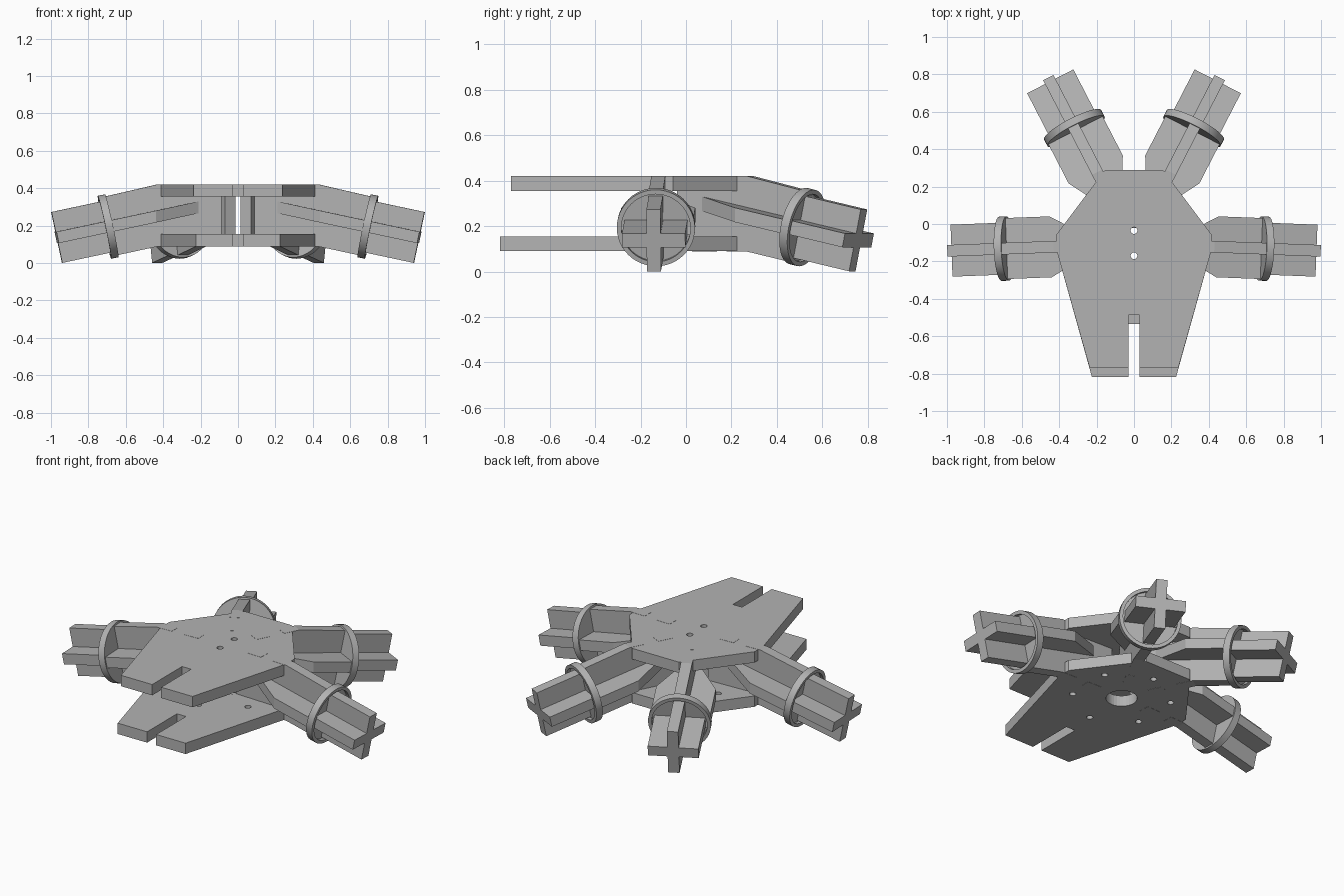
import bpy, bmesh, math
from mathutils import Matrix, Vector

if "Cube" in bpy.data.objects:
    bpy.data.objects.remove(bpy.data.objects["Cube"], do_unlink=True)

grey = bpy.data.materials.new("plain grey")
grey.use_nodes = True
grey.diffuse_color = (0.45, 0.45, 0.45, 1)
grey.node_tree.nodes["Principled BSDF"].inputs["Base Color"].default_value = (0.45, 0.45, 0.45, 1)

HUB = Vector((0, -0.105, 0))      # point where all arms converge
TILT = math.radians(12)           # downward slope of the arms
THICK = 0.062                     # web thickness
TIP_R, TIP_Z = 0.97, 0.137        # centre of the arm's end face
COLLAR_R = 0.695
LOW, LOW_TOP, HIGH_BOTTOM, HIGH = 0.09, 0.155, 0.355, 0.42


def axis_z(r):
    return TIP_Z + math.tan(TILT) * (TIP_R - r)


def finish(name, bm, matrix=Matrix()):
    bmesh.ops.recalc_face_normals(bm, faces=bm.faces)
    mesh = bpy.data.meshes.new(name)
    bm.to_mesh(mesh)
    bm.free()
    mesh.materials.append(grey)
    ob = bpy.data.objects.new(name, mesh)
    ob.matrix_world = matrix
    bpy.context.collection.objects.link(ob)
    return ob


def extrude(bm, points, offset):
    """Prism from a closed outline of 3D points."""
    face = bm.faces.new([bm.verts.new(p) for p in points])
    moved = bmesh.ops.extrude_face_region(bm, geom=[face])["geom"]
    verts = [v for v in moved if isinstance(v, bmesh.types.BMVert)]
    bmesh.ops.translate(bm, vec=offset, verts=verts)


def cut_holes(plate, holes):
    bm = bmesh.new()
    for x, y, radius in holes:
        bmesh.ops.create_cone(bm, cap_ends=True, segments=32, radius1=radius,
                              radius2=radius, depth=2, matrix=Matrix.Translation((x, y, 0)))
    cutter = finish("hole_cutter", bm)
    cutter.hide_render = True
    mod = plate.modifiers.new("holes", "BOOLEAN")
    mod.object = cutter
    mod.solver = "EXACT"
    bpy.context.view_layer.objects.active = plate
    bpy.ops.object.modifier_apply(modifier=mod.name)
    bpy.data.objects.remove(cutter, do_unlink=True)


def plate(name, z, front_y, front_half, holes):
    # half outline from the slot round to the back edge, then mirrored
    half = [(0.03, front_y + 0.283), (0.03, front_y), (front_half, front_y),
            (0.415, -0.137), (0.415, -0.057), (0.155, 0.289)]
    outline = half + [(-x, y) for x, y in reversed(half)]
    bm = bmesh.new()
    extrude(bm, [(x, y, z) for x, y in outline], (0, 0, LOW_TOP - LOW))
    cut_holes(finish(name, bm), holes)


def vertical_web(name, matrix):
    # side profile with two tabs that pass through the plates
    e, h = 0.001, 0.16
    dx, dz = h * math.sin(TILT), h * math.cos(TILT)
    zc = axis_z(COLLAR_R)
    upper = [(0.09, HIGH_BOTTOM), (0.165, HIGH_BOTTOM), (0.165, HIGH + e), (0.255, HIGH + e),
             (0.255, HIGH_BOTTOM), (0.335, HIGH_BOTTOM), (0.335, HIGH + e), (0.43, HIGH + e),
             (COLLAR_R + dx, zc + dz)]
    lower = [(r, LOW + HIGH - z) for r, z in upper[:-1]] + [(COLLAR_R - dx, zc - dz)]
    bm = bmesh.new()
    extrude(bm, [(r, -THICK / 2, z) for r, z in upper + lower[::-1]], (0, THICK, 0))
    finish(name, bm, matrix)


def horizontal_web(name, matrix):
    # wedge-nosed plate running along the sloping arm axis
    half = [(0.18, 0.012), (0.446, 0.163), (COLLAR_R, 0.163)]
    drop = THICK / 2 / math.cos(TILT)
    outline = half + [(r, -t) for r, t in reversed(half)]
    bm = bmesh.new()
    extrude(bm, [(r, t, axis_z(r) - drop) for r, t in outline], (0, 0, 2 * drop))
    finish(name, bm, matrix)


def collar(name, matrix):
    # disc with a raised rim on its outer face, spun about the arm axis
    profile = [(-0.02, 0), (-0.02, 0.172), (0.02, 0.172), (0.02, 0.152), (0, 0.152), (0, 0)]
    bm = bmesh.new()
    verts = [bm.verts.new((a, 0, r)) for a, r in profile]
    edges = [bm.edges.new(pair) for pair in zip(verts, verts[1:])]
    bmesh.ops.spin(bm, geom=verts + edges, cent=(0, 0, 0), axis=(1, 0, 0),
                   angle=math.tau, steps=48)
    bmesh.ops.remove_doubles(bm, verts=bm.verts, dist=0.0001)
    ob = finish(name, bm, matrix)
    bpy.ops.object.select_all(action="DESELECT")
    ob.select_set(True)
    bpy.context.view_layer.objects.active = ob
    bpy.ops.object.shade_smooth_by_angle(angle=math.radians(30))


def cross_end(name, matrix):
    # plus-shaped section from the collar to the tip
    a, b = THICK / 2, 0.139
    quarter = [(a, a), (a, b), (-a, b)]
    section = []
    for k in range(4):
        c, s = (1, 0, -1, 0)[k], (0, 1, 0, -1)[k]
        section += [(c * y - s * z, s * y + c * z) for y, z in quarter]
    bm = bmesh.new()
    extrude(bm, [(0, y, z) for y, z in section], ((TIP_R - COLLAR_R) / math.cos(TILT), 0, 0))
    finish(name, bm, matrix)


# Two parallel body plates; the lower one reaches further forward
plate("upper_plate", HIGH_BOTTOM, -0.77, 0.237, [(0, -0.035, 0.018), (0, -0.17, 0.018)])
ring = [(0.27 * math.cos(math.radians(a)), HUB.y + 0.27 * math.sin(math.radians(a)), 0.018)
        for a in range(30, 360, 60)]
plate("lower_plate", LOW, -0.818, 0.225, ring + [(0, HUB.y, 0.085)])

# Four identical arms around the hub
for label, azimuth in (("left_side", -2.2), ("left_rear", 62.7),
                       ("right_rear", 117.3), ("right_side", 182.2)):
    base = Matrix.Translation(HUB) @ Matrix.Rotation(math.radians(azimuth), 4, "Z")
    sloped = (base @ Matrix.Translation((COLLAR_R, 0, axis_z(COLLAR_R)))
              @ Matrix.Rotation(TILT, 4, "Y"))
    vertical_web(label + "_arm_vertical_web", base)
    horizontal_web(label + "_arm_horizontal_web", base)
    collar(label + "_arm_collar", sloped)
    cross_end(label + "_arm_cross_end", sloped)
